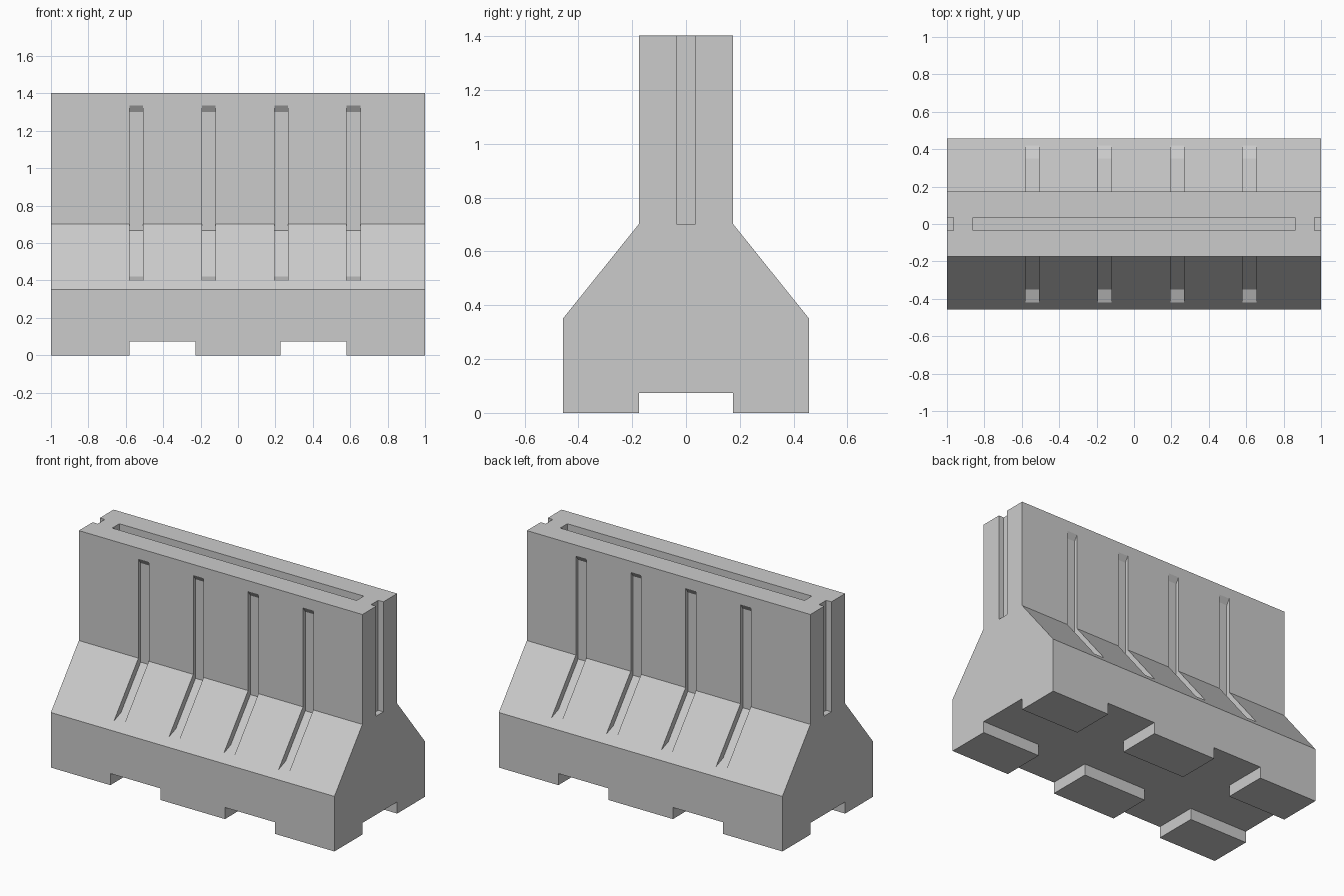
import bpy, bmesh

if "Cube" in bpy.data.objects:
    bpy.data.objects.remove(bpy.data.objects["Cube"])


def prism(name, pts, x0, x1):
    """Extrude a (y, z) outline from x0 to x1."""
    bm = bmesh.new()
    face = bm.faces.new([bm.verts.new((x0, y, z)) for y, z in pts])
    new = bmesh.ops.extrude_face_region(bm, geom=[face])["geom"]
    bmesh.ops.translate(bm, vec=(x1 - x0, 0, 0),
                        verts=[v for v in new if isinstance(v, bmesh.types.BMVert)])
    bmesh.ops.recalc_face_normals(bm, faces=bm.faces)
    mesh = bpy.data.meshes.new(name)
    bm.to_mesh(mesh)
    bm.free()
    obj = bpy.data.objects.new(name, mesh)
    bpy.context.collection.objects.link(obj)
    return obj


def cut(body, cutter):
    """Subtract the cutter from the body, then discard it."""
    mod = body.modifiers.new("cut", 'BOOLEAN')
    mod.operation = 'DIFFERENCE'
    mod.solver = 'EXACT'
    mod.object = cutter
    bpy.context.view_layer.objects.active = body
    bpy.ops.object.modifier_apply(modifier=mod.name)
    bpy.data.objects.remove(cutter, do_unlink=True)


def box(x0, x1, y0, y1, z0, z1):
    return prism("box_cutter", [(y0, z0), (y1, z0), (y1, z1), (y0, z1)], x0, x1)


H = 1.403
# Barrier body: wide foot, sloped shoulder, narrow wall
half = [(0.457, 0), (0.457, 0.351), (0.175, 0.702), (0.175, H)]
body = prism("concrete_barrier", half + [(-y, z) for y, z in reversed(half)], -1, 1)

# Bent recesses down both faces
recess = [(0.215, 1.396), (0.152, 1.30), (0.152, 0.668),
          (0.35, 0.4225), (0.50, 0.367), (0.215, 0.72)]
for i in range(4):
    x = -0.58 + 0.387 * i
    for side in (-1, 1):
        cut(body, prism("recess_cutter", [(side * y, z) for y, z in recess], x, x + 0.073))

# Joining grooves on the two ends
for x0, x1 in ((-1.1, -0.964), (0.964, 1.1)):
    cut(body, box(x0, x1, -0.036, 0.036, 0.702, H + 0.1))

# Long slot in the top
cut(body, box(-0.862, 0.862, -0.036, 0.036, H - 0.07, H + 0.1))

# Lifting openings underneath: two across, one lengthwise
for x0, x1 in ((-0.58, -0.228), (0.228, 0.58)):
    cut(body, box(x0, x1, -0.6, 0.6, -0.1, 0.074))
cut(body, box(-1.1, 1.1, -0.175, 0.175, -0.1, 0.074))
